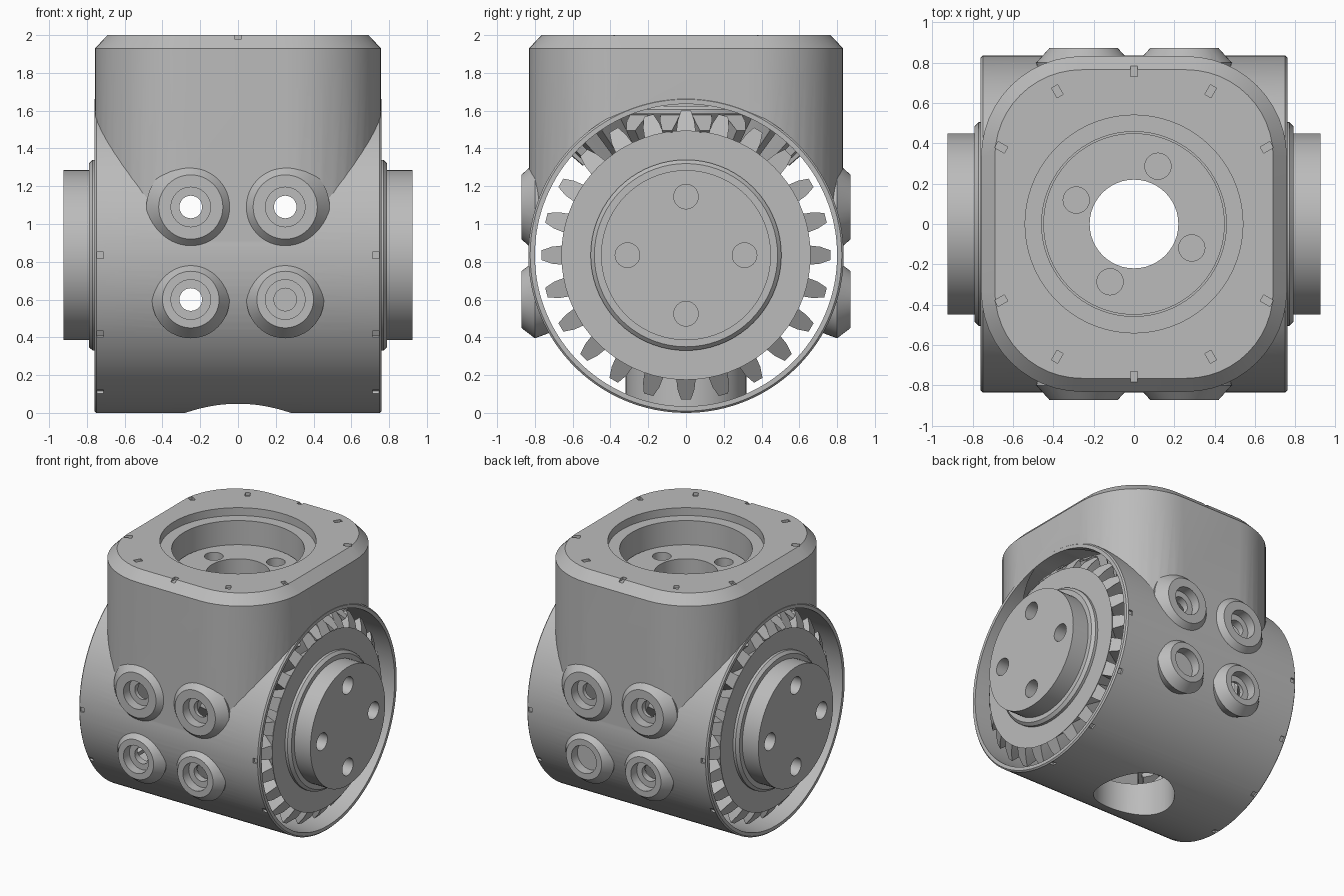
import bpy, bmesh
from math import pi, cos, sin, radians
from mathutils import Matrix, Vector

if "Cube" in bpy.data.objects:
    bpy.data.objects.remove(bpy.data.objects["Cube"])

C, R = 0.835, 0.835          # axis height and radius of the housing tube
AXIS = Matrix.Translation((0, 0, C))
TO_X = Matrix.Rotation(pi / 2, 4, 'Y')

metal = bpy.data.materials.new("plain_grey_metal")
metal.use_nodes = True
grey = (0.5, 0.5, 0.5, 1)
metal.diffuse_color = grey
metal.node_tree.nodes["Principled BSDF"].inputs["Base Color"].default_value = grey


def make(name, bm, matrix=Matrix()):
    bmesh.ops.transform(bm, matrix=matrix, verts=bm.verts)
    bmesh.ops.recalc_face_normals(bm, faces=bm.faces)
    mesh = bpy.data.meshes.new(name)
    bm.to_mesh(mesh)
    bm.free()
    mesh.materials.append(metal)
    ob = bpy.data.objects.new(name, mesh)
    bpy.context.collection.objects.link(ob)
    return ob


def loft(name, loops, matrix=Matrix()):
    """Skin a stack of closed loops and cap both ends."""
    bm = bmesh.new()
    rings = [[bm.verts.new(p) for p in loop] for loop in loops]
    for a, b in zip(rings, rings[1:]):
        for i in range(len(a)):
            j = (i + 1) % len(a)
            bm.faces.new((a[i], a[j], b[j], b[i]))
    bm.faces.new(rings[0])
    bm.faces.new(rings[-1])
    return make(name, bm, matrix)


def lathe(name, profile, matrix=Matrix(), n=72):
    """Turn (radius, height) points around z."""
    return loft(name, [[(r * cos(2 * pi * i / n), r * sin(2 * pi * i / n), z)
                        for i in range(n)] for r, z in profile], matrix)


def rod(r, z0, z1, matrix=Matrix(), n=48):
    return lathe("cutter", [(r, z0), (r, z1)], matrix, n)


def box(size, matrix):
    bm = bmesh.new()
    bmesh.ops.create_cube(bm, size=1, matrix=Matrix.Diagonal((*size, 1)))
    return make("cutter", bm, matrix)


def combine(ob, other, op='DIFFERENCE'):
    mod = ob.modifiers.new("bool", 'BOOLEAN')
    mod.operation, mod.object, mod.solver = op, other, 'EXACT'
    bpy.context.view_layer.objects.active = ob
    bpy.ops.object.modifier_apply(modifier=mod.name)
    bpy.data.objects.remove(other)


def smooth(ob):
    bpy.ops.object.select_all(action='DESELECT')
    ob.select_set(True)
    bpy.context.view_layer.objects.active = ob
    bpy.ops.object.shade_smooth_by_angle(angle=radians(28))


def rounded_rect(hx, hy, r, z, n=12):
    pts = []
    for k, (sx, sy) in enumerate([(1, 1), (-1, 1), (-1, -1), (1, -1)]):
        for i in range(n + 1):
            a = (k + i / n) * pi / 2
            pts.append((sx * (hx - r) + r * cos(a), sy * (hy - r) + r * sin(a), z))
    return pts


# Housing: horizontal tube merged with the rounded upright block
housing = lathe("gear_housing", [(R - .01, -.76), (R, -.75), (R, .75), (R - .01, .76)],
                AXIS @ TO_X, 128)
block = loft("block", [rounded_rect(.758, .832, .5, C), rounded_rect(.758, .832, .5, 1.93),
                       rounded_rect(.69, .765, .43, 2)])
combine(housing, block, 'UNION')

# Screw bosses, front and back
bosses = [(x, side, z) for x in (-.25, .25) for side in (1, -1) for z in (.6, 1.09)]


def boss_frame(x, side, z):
    return Matrix.Translation((x, 0, z)) @ Matrix.Rotation(side * pi / 2, 4, 'X')


for x, side, z in bosses:
    if z > 1:
        profile = [(.2, .62), (.235, .80), (.17, .872)]
    else:
        profile = [(.15, .65), (.205, .80), (.15, .872)]
    combine(housing, lathe("boss", profile, boss_frame(x, side, z), 48), 'UNION')

# Hollow interior, leaving a short collar around the drain hole
bore = rod(.80, -1, 1, AXIS @ TO_X, 128)
combine(bore, rod(.32, -.2, .27))
combine(housing, bore)
combine(housing, rod(.77, C, 1.62, n=96))
combine(housing, rod(.28, -.2, .5))

# Stepped opening in the top
combine(housing, rod(.458, 1.3, 2.1, n=72))
combine(housing, rod(.54, 1.94, 2.1, n=72))

# Counterbored holes in the bosses
for b in bosses:
    combine(housing, rod(.105, .80, 1, boss_frame(*b), 32))
    combine(housing, rod(.06, .6, .9, boss_frame(*b), 32))

# Index notches on the top face and on both tube rims
for k in range(12):
    if k % 6:
        turn = Matrix.Rotation(k * pi / 6, 4, 'Z')
        combine(housing, box((.055, .035, .04), turn @ Matrix.Translation((.76, 0, 2))))
for k in range(7):
    turn = AXIS @ Matrix.Rotation(k * pi / 6, 4, 'X')
    for x in (-.73, .73):
        combine(housing, box((.035, .03, .035), turn @ Matrix.Translation((x, -R, 0))))
smooth(housing)


# Bevel gears whose cones all meet at the centre of the housing
def bevel_gear(name, matrix, hole_turn=0, bored=False):
    gear = lathe(name, [(.46, .525), (.66, .75), (.505, .75), (.505, .77), (.485, .79),
                        (.45, .79), (.45, .925)])
    for k in range(4):
        a = k * pi / 2 + hole_turn
        spot = Matrix.Translation((.31 * cos(a), .31 * sin(a), 0))
        combine(gear, rod(.065, .80, 1, spot, 32))
    if bored:
        combine(gear, rod(.22, 0, 2))
    bm = bmesh.new()
    bm.from_mesh(gear.data)
    # tooth outline at the large end: radius, height, half width
    steps = [(.645, .745, .052), (.71, .71, .045), (.765, .66, .026)]
    for k in range(24):
        turn = Matrix.Rotation(k * pi / 12, 3, 'Z')
        outline = [Vector((r, w, z)) for r, z, w in steps]
        outline += [Vector((r, -w, z)) for r, z, w in reversed(steps)]
        big = [bm.verts.new(turn @ p) for p in outline]
        small = [bm.verts.new(turn @ (p * .72)) for p in outline]
        bm.faces.new(big)
        bm.faces.new(small[::-1])
        for i in range(6):
            j = (i + 1) % 6
            bm.faces.new((big[j], big[i], small[i], small[j]))
    bmesh.ops.transform(bm, matrix=matrix, verts=bm.verts)
    bmesh.ops.recalc_face_normals(bm, faces=bm.faces)
    bm.to_mesh(gear.data)
    bm.free()
    smooth(gear)


bevel_gear("left_gear", AXIS @ TO_X)
bevel_gear("right_gear", AXIS @ Matrix.Rotation(pi, 4, 'Z') @ TO_X)
bevel_gear("top_gear", AXIS @ Matrix.Rotation(-pi / 8, 4, 'Z'), bored=True)
